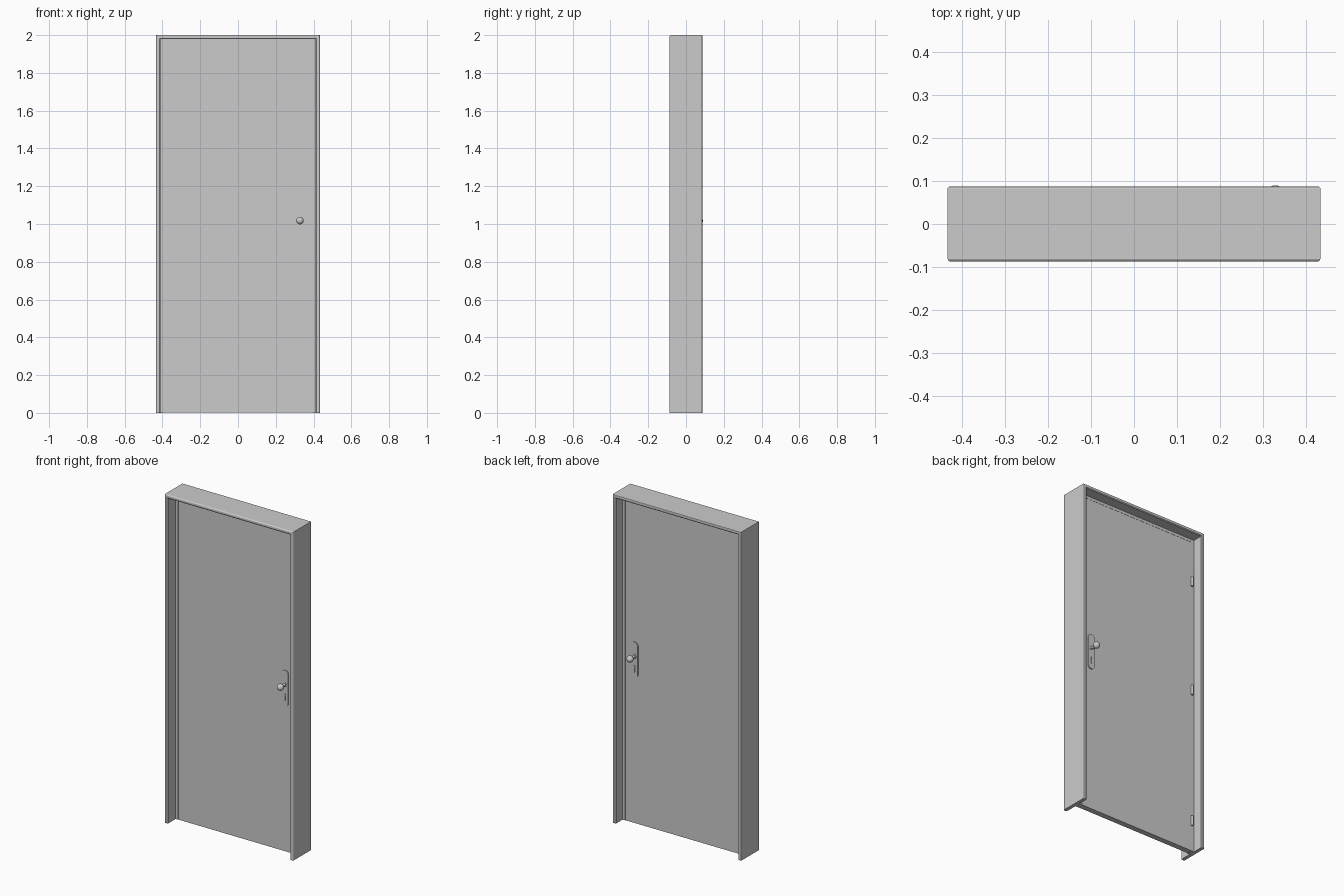
import bpy, bmesh, math
from mathutils import Matrix

if "Cube" in bpy.data.objects:
    bpy.data.objects.remove(bpy.data.objects["Cube"])

W, H = 0.433, 2.0                 # outer half width and height
FRONT, BACK = -0.012, 0.022       # faces of the door leaf


def finish(name, bm, smooth=False):
    bmesh.ops.recalc_face_normals(bm, faces=bm.faces)
    me = bpy.data.meshes.new(name)
    bm.to_mesh(me)
    bm.free()
    ob = bpy.data.objects.new(name, me)
    bpy.context.collection.objects.link(ob)
    if smooth:
        bpy.context.view_layer.objects.active = ob
        ob.select_set(True)
        bpy.ops.object.shade_smooth_by_angle(angle=math.radians(35))
        ob.select_set(False)
    return ob


def door_surround(name, profile):
    """Sweep a closed (inset, y) profile up, across and down the opening."""
    bm = bmesh.new()
    rows = [[bm.verts.new(p) for p in ((-W + d, y, 0), (-W + d, y, H - d),
                                       (W - d, y, H - d), (W - d, y, 0))]
            for d, y in profile]
    n = len(rows)
    for i in range(n):
        a, b = rows[i], rows[(i + 1) % n]
        for k in range(3):
            bm.faces.new((a[k], a[k + 1], b[k + 1], b[k]))
    for k in (0, 3):
        bm.faces.new([r[k] for r in rows])
    return finish(name, bm)


def box(name, x0, x1, y0, y1, z0, z1):
    bm = bmesh.new()
    bmesh.ops.create_cube(bm, size=1, matrix=Matrix.Translation(
        ((x0 + x1) / 2, (y0 + y1) / 2, (z0 + z1) / 2))
        @ Matrix.Diagonal((x1 - x0, y1 - y0, z1 - z0, 1)))
    return finish(name, bm)


def capsule(name, x, z0, z1, r, y0, y1, segs=12):
    """Upright plate with round ends, extruded along y."""
    pts = []
    for centre, start in ((z1 - r, 0), (z0 + r, math.pi)):
        for i in range(segs + 1):
            t = start + math.pi * i / segs
            pts.append((x + r * math.cos(t), centre + r * math.sin(t)))
    bm = bmesh.new()
    a = [bm.verts.new((px, y0, pz)) for px, pz in pts]
    b = [bm.verts.new((px, y1, pz)) for px, pz in pts]
    bm.faces.new(a)
    bm.faces.new(b)
    for i in range(len(a)):
        j = (i + 1) % len(a)
        bm.faces.new((a[i], a[j], b[j], b[i]))
    return finish(name, bm, True)


def lathe_y(name, x, y, z, side, profile, segs=24):
    """Spin a (radius, outward distance) profile about the y direction."""
    bm = bmesh.new()
    vs = [bm.verts.new((x + r, y + side * d, z)) for r, d in profile]
    edges = [bm.edges.new(e) for e in zip(vs, vs[1:])]
    bmesh.ops.spin(bm, geom=vs + edges, cent=(x, y, z), axis=(0, 1, 0),
                   angle=2 * math.pi, steps=segs)
    bmesh.ops.remove_doubles(bm, verts=bm.verts, dist=1e-5)
    return finish(name, bm, True)


# Frame with softened lips, and the rebate strip around the leaf
door_surround("door_frame", [
    (0, -0.081), (0.002, -0.085), (0.005, -0.087), (0.017, -0.087),
    (0.0215, -0.083), (0.0215, 0.083), (0.017, 0.087), (0.005, 0.087),
    (0.002, 0.086), (0, 0.083)])
door_surround("frame_rebate", [
    (0.0205, FRONT), (0.0385, FRONT), (0.0385, BACK), (0.0205, BACK)])

# Door leaf
box("door_leaf", -0.3935, 0.3935, FRONT, BACK, 0.001, 1.9605)

# Handle sets on both faces
HX, HZ = 0.328, 1.018
R, C = 0.02, 0.048
ball = [(R * math.cos(math.radians(a)), C + R * math.sin(math.radians(a)))
        for a in range(-60, 90, 15)] + [(0, C + R)]
for tag, face, side in (("front", FRONT, -1), ("back", BACK, 1)):
    capsule(tag + "_plate", HX, 0.887, 1.105, 0.022, face, face + side * 0.006)
    lathe_y(tag + "_knob", HX, face, HZ, side,
            [(0.013, 0.004), (0.013, 0.009), (0.009, 0.011), (0.009, 0.03)] + ball)
    # Lock cylinder: round core above a narrow tail
    capsule(tag + "_lock_tail", HX, 0.92, 0.965, 0.0035, face, face + side * 0.009)
    lathe_y(tag + "_lock_core", HX, face, 0.957, side,
            [(0.006, 0.004), (0.006, 0.010), (0, 0.010)])

# Hinge barrels on the back
for i, z in enumerate((0.19, 1.02, 1.71)):
    bm = bmesh.new()
    bmesh.ops.create_cone(bm, cap_ends=True, segments=16, radius1=0.007,
                          radius2=0.007, depth=0.06,
                          matrix=Matrix.Translation((-0.395, BACK + 0.005, z)))
    finish("hinge_%d" % (i + 1), bm, True)
